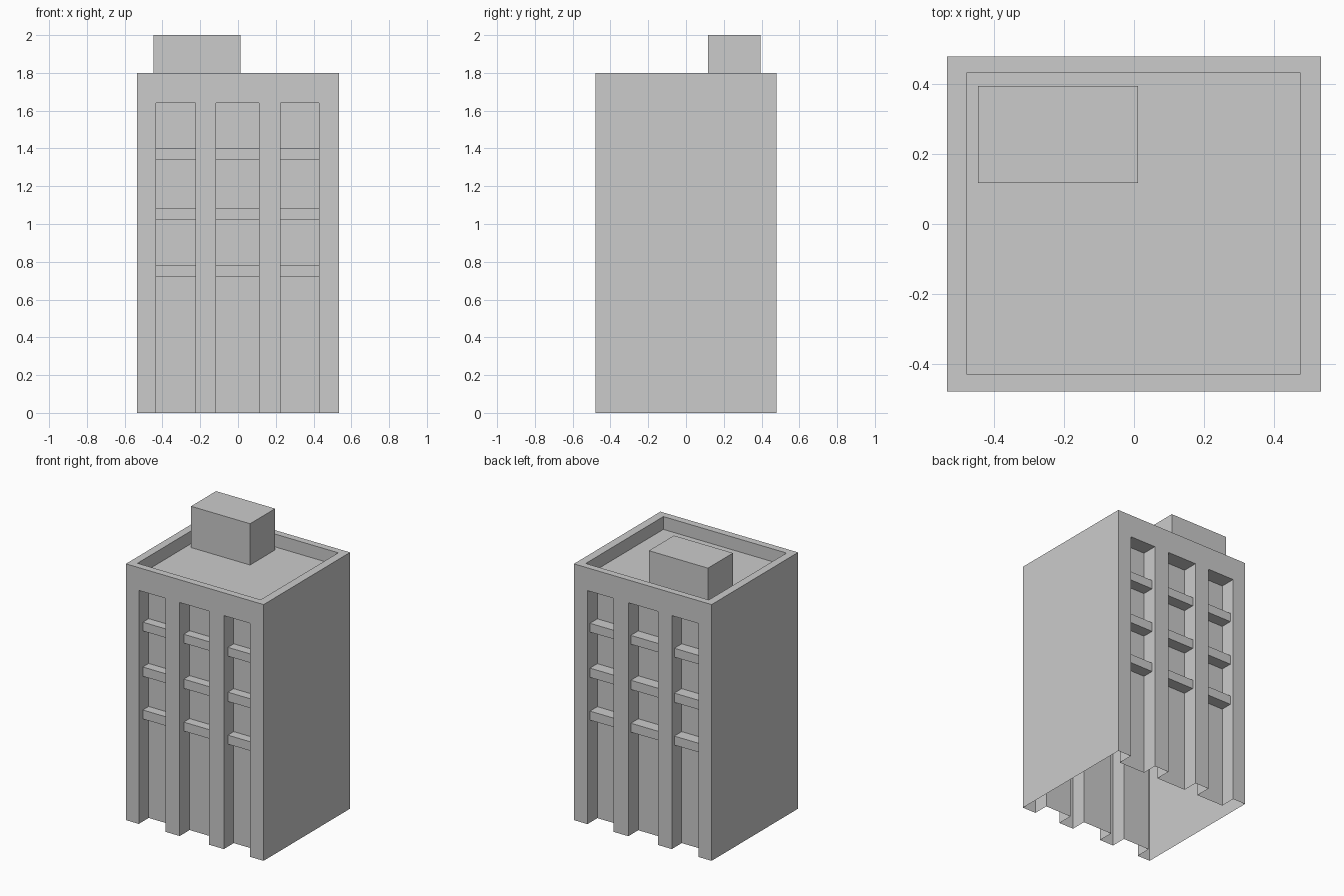
import bpy
import bmesh
from mathutils import Vector

if "Cube" in bpy.data.objects:
    bpy.data.objects.remove(bpy.data.objects["Cube"])

W, D, H = 0.535, 0.48, 1.8          # half width, half depth, height of the block
ROOF = 1.71                         # roof floor behind the parapet
BAYS = [(-0.435, -0.226), (-0.117, 0.112), (0.226, 0.43)]
BAY_TOP, BAY_DEPTH = 1.64, 0.11
LEDGES = [(0.72, 0.783), (1.02, 1.085), (1.338, 1.40)]


def box(name, x, y, z):
    """Axis-aligned box from three (low, high) ranges."""
    lo, hi = (Vector(v) for v in zip(x, y, z))
    bm = bmesh.new()
    bmesh.ops.create_cube(bm, size=1)
    bmesh.ops.scale(bm, vec=hi - lo, verts=bm.verts)
    bmesh.ops.translate(bm, vec=(lo + hi) / 2, verts=bm.verts)
    mesh = bpy.data.meshes.new(name)
    bm.to_mesh(mesh)
    bm.free()
    obj = bpy.data.objects.new(name, mesh)
    bpy.context.collection.objects.link(obj)
    return obj


def facade_range(side, near, far):
    """y range measured inwards from the front (-1) or back (+1) facade."""
    return sorted((side * (D - near), side * (D - far)))


# Main block, cut by the roof well and the window bays
block = box("building_block", (-W, W), (-D, D), (0, H))
cutters = [box("roof_cutter", (-0.48, 0.477), (-0.43, 0.432), (ROOF, H + 0.2))]
for side in (-1, 1):
    for bay in BAYS:
        cutters.append(box("bay_cutter", bay, facade_range(side, -0.1, BAY_DEPTH),
                           (-0.1, BAY_TOP)))
for cutter in cutters:
    cutter.hide_render = True
    mod = block.modifiers.new("cut", 'BOOLEAN')
    mod.operation = 'DIFFERENCE'
    mod.solver = 'EXACT'
    mod.object = cutter

# Bake the cuts, then open the underside so the block is a hollow shell
graph = bpy.context.evaluated_depsgraph_get()
bm = bmesh.new()
bm.from_object(block, graph)
bottom = [f for f in bm.faces if all(v.co.z < 1e-4 for v in f.verts)]
bmesh.ops.delete(bm, geom=bottom, context='FACES')
block.modifiers.clear()
bm.to_mesh(block.data)
bm.free()
for cutter in cutters:
    bpy.data.objects.remove(cutter)

# Balcony ledges across every bay, front and back
for side, label, setback in ((-1, "front", 0.045), (1, "back", 0.028)):
    for bay in BAYS:
        for level in LEDGES:
            box(label + "_ledge", bay, facade_range(side, setback, BAY_DEPTH), level)

# Stair house on the roof
box("roof_stair_house", (-0.447, 0.012), (0.117, 0.395), (ROOF, 2.0))
